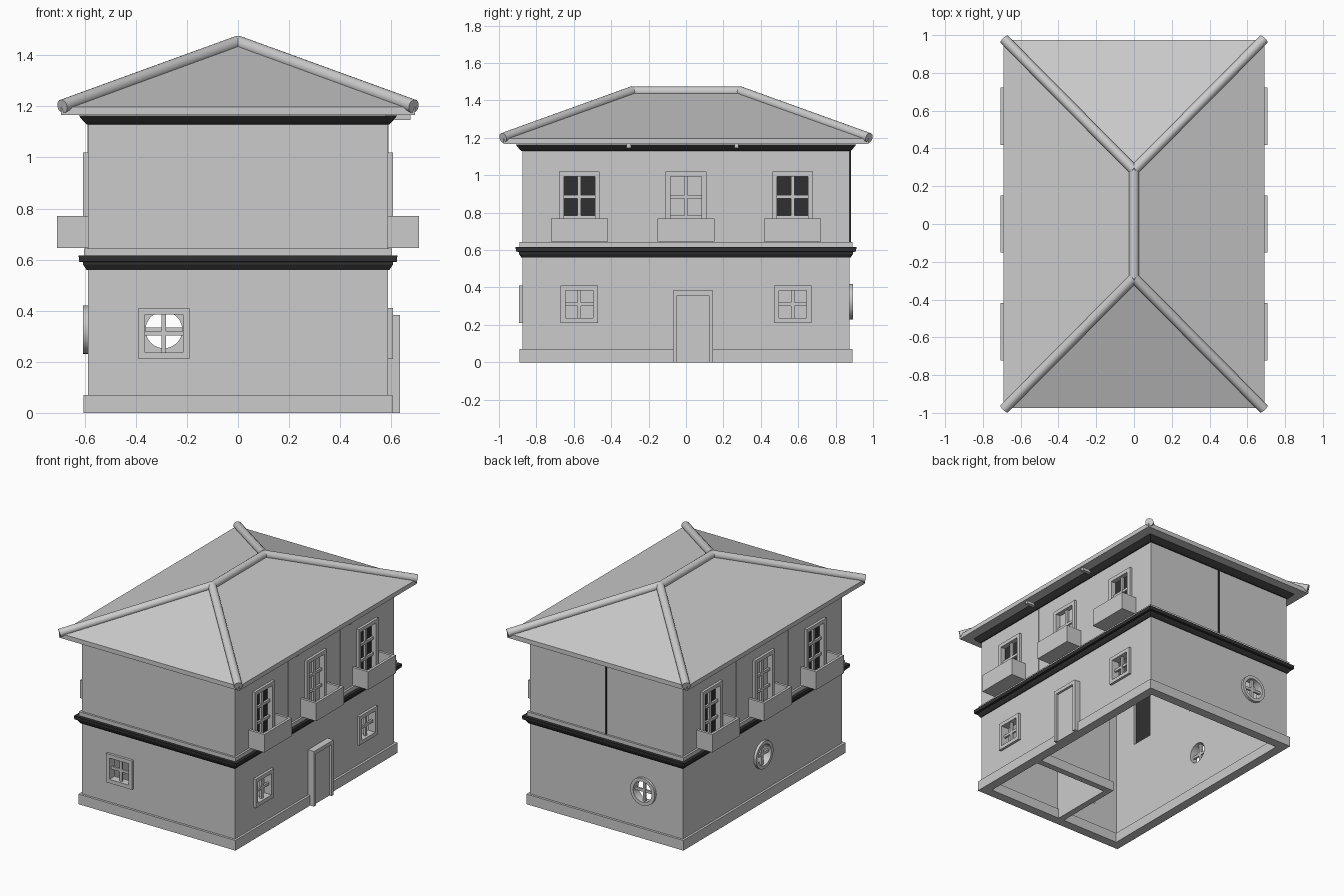
import bpy, bmesh, math
from mathutils import Matrix, Vector

if "Cube" in bpy.data.objects:
    bpy.data.objects.remove(bpy.data.objects["Cube"])

HX, HY = 0.588, 0.875          # outer wall faces
T = 0.04                       # wall thickness
dark = bpy.data.materials.new("dark_trim")
dark.diffuse_color = (0.03, 0.03, 0.03, 1)
dark.use_nodes = True
dark.node_tree.nodes["Principled BSDF"].inputs["Base Color"].default_value = dark.diffuse_color


def finish(bm, name, mat=None, smooth=False, place=None):
    if place:
        bmesh.ops.transform(bm, matrix=place, verts=bm.verts)
    bmesh.ops.recalc_face_normals(bm, faces=bm.faces)
    me = bpy.data.meshes.new(name)
    bm.to_mesh(me)
    bm.free()
    ob = bpy.data.objects.new(name, me)
    bpy.context.collection.objects.link(ob)
    if mat:
        me.materials.append(mat)
    if smooth:
        bpy.ops.object.select_all(action='DESELECT')
        ob.select_set(True)
        bpy.context.view_layer.objects.active = ob
        bpy.ops.object.shade_smooth_by_angle(angle=math.radians(40))
    return ob


def add_box(bm, x0, x1, y0, y1, z0, z1):
    m = Matrix.Translation(((x0 + x1) / 2, (y0 + y1) / 2, (z0 + z1) / 2)) @ \
        Matrix.Diagonal((x1 - x0, y1 - y0, z1 - z0, 1))
    bmesh.ops.create_cube(bm, size=1, matrix=m)


def boxes(name, *dims, mat=None, place=None):
    bm = bmesh.new()
    for d in dims:
        add_box(bm, *d)
    return finish(bm, name, mat, place=place)


def ring(name, profile, mat=None):
    """Sweep a closed (offset, z) profile round the house rectangle."""
    bm = bmesh.new()
    loops = [[bm.verts.new((sx * (HX + o), sy * (HY + o), z)) for o, z in profile]
             for sx, sy in ((1, 1), (-1, 1), (-1, -1), (1, -1))]
    n = len(profile)
    for i in range(4):
        a, b = loops[i], loops[(i + 1) % 4]
        for j in range(n):
            k = (j + 1) % n
            bm.faces.new((a[j], a[k], b[k], b[j]))
    return finish(bm, name, mat)


def on_wall(side, u):
    """Local frame: x along wall, -y outwards, origin on the wall face."""
    ang = {"front": 0, "right": 90, "back": 180, "left": -90}[side]
    dist = HY if side in ("front", "back") else HX
    return Matrix.Rotation(math.radians(ang), 4, 'Z') @ Matrix.Translation((u, -dist, 0))


def cut(wall, cutter):
    mod = wall.modifiers.new("opening", 'BOOLEAN')
    mod.operation, mod.solver, mod.object = 'DIFFERENCE', 'EXACT', cutter
    bpy.context.view_layer.objects.active = wall
    bpy.ops.object.modifier_apply(modifier=mod.name)
    bpy.data.objects.remove(cutter)


def window(name, wall, side, u, w, z0, z1, rim, bars):
    """Square window: opening, outer frame and glazing bars."""
    place, h, b = on_wall(side, u), w / 2, 0.009
    cut(wall, boxes("cutter", (-h, h, -.1, .1, z0, z1), place=place))
    o, f, k = h + rim, -0.018, 0.01
    parts = [(-o, -h, f, k, z0 - rim, z1 + rim), (h, o, f, k, z0 - rim, z1 + rim),
             (-h, h, f, k, z1, z1 + rim), (-h, h, f, k, z0 - rim, z0),
             (-b, b, 0, .016, z0, z1)]
    parts += [(-h, h, .001, .015, z - b, z + b) for z in bars]
    boxes(name, *parts, place=place)


def round_window(name, wall, side, u, z, r_out=.095, r_in=.072, n=24):
    place = on_wall(side, u)
    turn = Matrix.Translation((0, 0, z)) @ Matrix.Rotation(math.pi / 2, 4, 'X')
    bm = bmesh.new()
    bmesh.ops.create_cone(bm, cap_ends=True, segments=n, radius1=r_in, radius2=r_in,
                          depth=.2, matrix=turn)
    cut(wall, finish(bm, "cutter", place=place))
    bm = bmesh.new()
    prof = ((r_in, .01), (r_out, .01), (r_out, -.018), (r_in, -.018))
    loops = [[bm.verts.new((r * math.cos(a), y, z + r * math.sin(a))) for r, y in prof]
             for a in (2 * math.pi * i / n for i in range(n))]
    for i in range(n):
        a, c = loops[i], loops[(i + 1) % n]
        for j in range(4):
            bm.faces.new((a[j], a[(j + 1) % 4], c[(j + 1) % 4], c[j]))
    add_box(bm, -.009, .009, 0, .016, z - r_in, z + r_in)
    add_box(bm, -r_in, r_in, .001, .015, z - .009, z + .009)
    finish(bm, name, smooth=True, place=place)


# Walls, plinth and trim bands
ring("plinth", [(.016, 0), (.016, .07), (-.01, .07), (-.05, .07), (-.05, 0)])
lower = ring("lower_walls", [(0, .06), (0, .6), (-T, .6), (-T, .06)])
upper = ring("upper_walls", [(0, .6), (0, 1.165), (-T, 1.165), (-T, .6)])
ring("storey_band", [(-.03, .56), (.005, .56), (.018, .58), (.018, .59), (.034, .592),
                     (.036, .616), (-.03, .616)], dark)
ring("upper_sill", [(-.02, .616), (.014, .616), (.014, .643), (-.02, .643)])
ring("eaves_cornice", [(-.03, 1.13), (.006, 1.13), (.016, 1.14), (.036, 1.165), (-.03, 1.165)], dark)

# Interior room behind the door
boxes("room_partition", (-.07, -.04, -.85, -.33, 0, .58), (-.04, .56, -.36, -.33, 0, .58))
boxes("room_plinth", (-.085, -.07, -.83, -.315, 0, .07), (-.07, .54, -.33, -.315, 0, .07))

# Ground floor windows
for side, u in (("front", -.29), ("right", -.57), ("right", .57)):
    window("lower_window", lower, side, u, .148, .237, .385, .026, [.311])
round_window("round_window_back", lower, "back", .29, .325)
round_window("round_window_left", lower, "left", 0, .325)

# Door
door = on_wall("right", .037)
boxes("door_frame", (-.107, -.085, -.046, .02, 0, .383), (.085, .107, -.046, .02, 0, .383),
      (-.085, .085, -.046, .02, .357, .383), place=door)
boxes("door", (-.085, .085, -.03, .015, 0, .357), place=door)

# Upper windows and balconies on both long sides
for side in ("left", "right"):
    for u in (-.57, 0, .57):
        window("upper_window", upper, side, u, .165, .675, .993, .026, [.885, .775])
        place = on_wall(side, u)
        boxes("window_pane", (-.0825, .0825, .018, .024, .675, .993),
              mat=None if u == 0 else dark, place=place)
        w, t, d = .152, .018, -.12
        boxes("balcony", (-w, w, d, 0, .645, .66), (-w, w, d, d + t, .66, .77),
              (-w, -w + t, d + t, 0, .66, .77), (w - t, w, d + t, 0, .66, .77), place=place)
    # Seams between the wall sections
    for u in (-.285, .285):
        boxes("wall_seam", (u - .003, u + .003, -.002, .01, .643, 1.13), place=on_wall(side, 0))
boxes("back_wall_strip", (-.007, .007, -.006, .01, .643, 1.13), mat=dark, place=on_wall("back", 0))

# Bracket ends under the right eave
for u in (-.305, .27):
    boxes("eave_bracket", (u - .012, u + .012, -.088, .01, 1.147, 1.168), place=on_wall("right", 0))

# Hipped roof with shallow fascia
EX, EY, RY, ZR = .692, .975, .285, 1.447
bm = bmesh.new()
corners = ((1, 1), (-1, 1), (-1, -1), (1, -1))
lo = [bm.verts.new((x * EX, y * EY, 1.166)) for x, y in corners]
hi = [bm.verts.new((x * EX, y * EY, 1.197)) for x, y in corners]
rb, rf = bm.verts.new((0, RY, ZR)), bm.verts.new((0, -RY, ZR))
bm.faces.new(lo)
for i in range(4):
    j = (i + 1) % 4
    bm.faces.new((lo[i], lo[j], hi[j], hi[i]))
for f in ((hi[0], hi[1], rb), (hi[1], hi[2], rf, rb), (hi[2], hi[3], rf), (hi[3], hi[0], rb, rf)):
    bm.faces.new(f)
finish(bm, "hipped_roof")


# Round ridge and hip tiles
def tube(name, a, b, r=.027):
    a, b = Vector(a), Vector(b)
    m = Matrix.Translation((a + b) / 2) @ (b - a).to_track_quat('Z', 'Y').to_matrix().to_4x4()
    bm = bmesh.new()
    bmesh.ops.create_cone(bm, cap_ends=True, segments=16, radius1=r, radius2=r,
                          depth=(b - a).length, matrix=m)
    finish(bm, name, smooth=True)


tube("ridge_tile", (0, -RY - .015, ZR), (0, RY + .015, ZR))
for x, y in corners:
    tube("hip_tile", (x * .688, y * .979, 1.2), (0, y * RY, ZR + .003))
